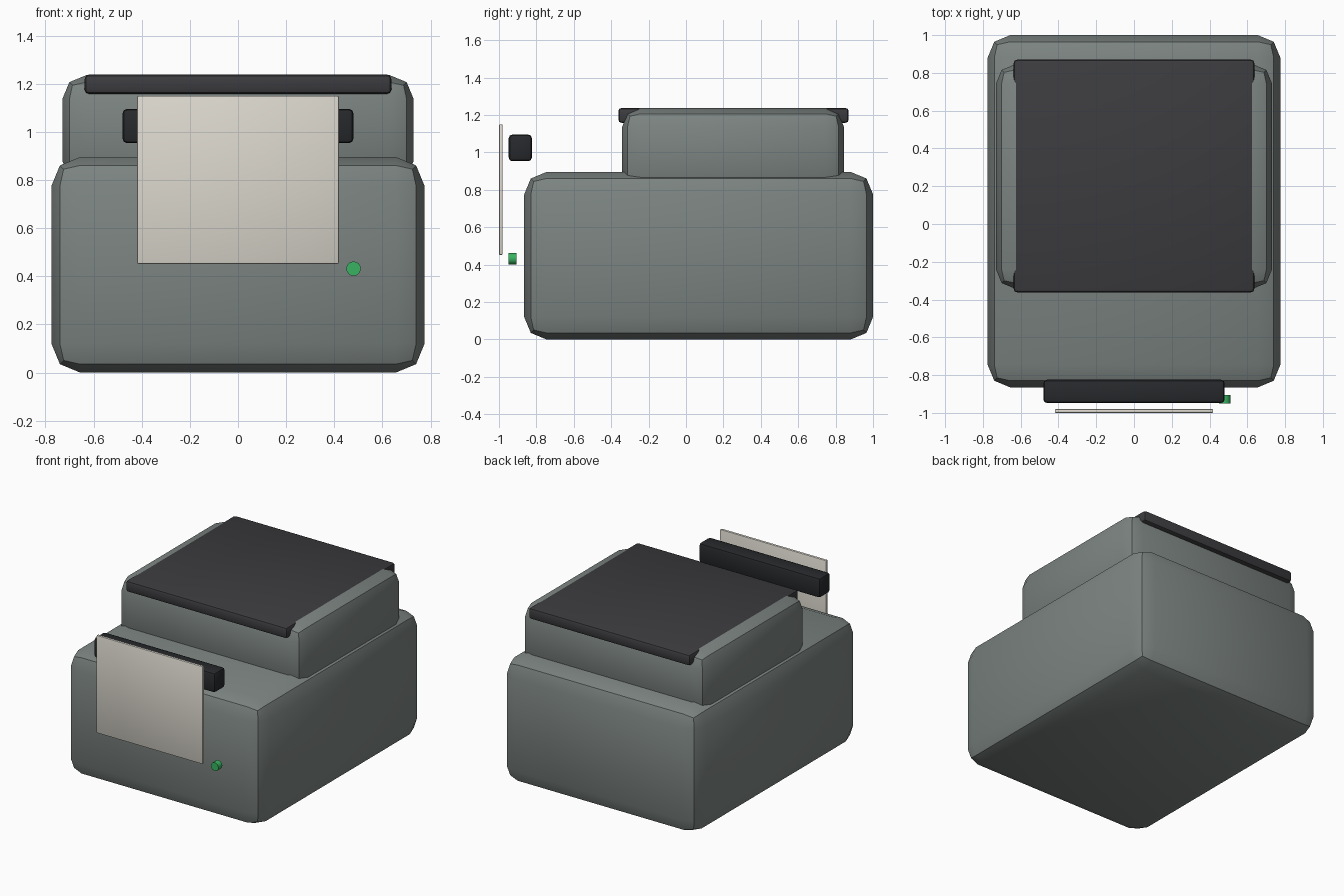
import bpy
from math import radians

if "Cube" in bpy.data.objects:
    bpy.data.objects.remove(bpy.data.objects["Cube"])


def material(name, color):
    m = bpy.data.materials.new(name)
    m.diffuse_color = (*color, 1)
    m.use_nodes = True
    m.node_tree.nodes["Principled BSDF"].inputs["Base Color"].default_value = m.diffuse_color
    return m


def finish(ob, name, mat):
    ob.name = name
    ob.data.materials.append(mat)
    bpy.ops.object.shade_smooth_by_angle(angle=radians(30))
    return ob


def rounded_box(name, lo, hi, bevel, mat):
    """Box between two corners with a two-segment bevel on all edges."""
    bpy.ops.mesh.primitive_cube_add(size=1, location=[(a + b) / 2 for a, b in zip(lo, hi)])
    ob = bpy.context.object
    ob.scale = [b - a for a, b in zip(lo, hi)]
    bpy.ops.object.transform_apply(location=False, rotation=False, scale=True)
    mod = ob.modifiers.new("Bevel", 'BEVEL')
    mod.width = bevel
    mod.segments = 2
    bpy.ops.object.modifier_apply(modifier=mod.name)
    return finish(ob, name, mat)


casing = material("casing", (0.20, 0.23, 0.22))
lid_dark = material("lid_dark", (0.045, 0.045, 0.05))
slot_dark = material("slot_dark", (0.02, 0.022, 0.025))
paper = material("paper", (0.72, 0.69, 0.62))
green = material("green", (0.04, 0.45, 0.12))

# Main casing and raised upper section
rounded_box("body", (-0.775, -0.865, 0), (0.775, 1.0, 0.896), 0.12, casing)
rounded_box("upper_housing", (-0.73, -0.342, 0.78), (0.73, 0.845, 1.236), 0.10, casing)

# Flat lid on top
rounded_box("lid", (-0.637, -0.362, 1.158), (0.637, 0.87, 1.238), 0.018, lid_dark)

# Paper outlet bar and the sheet hanging in front of it
rounded_box("outlet_bar", (-0.48, -0.948, 0.953), (0.48, -0.824, 1.096), 0.02, slot_dark)
rounded_box("paper_sheet", (-0.419, -1.0, 0.452), (0.419, -0.98, 1.15), 0.006, paper)

# Round status light
bpy.ops.mesh.primitive_cylinder_add(vertices=16, radius=0.03, depth=0.044,
                                    location=(0.48, -0.927, 0.432),
                                    rotation=(radians(90), 0, 0))
finish(bpy.context.object, "status_light", green)
